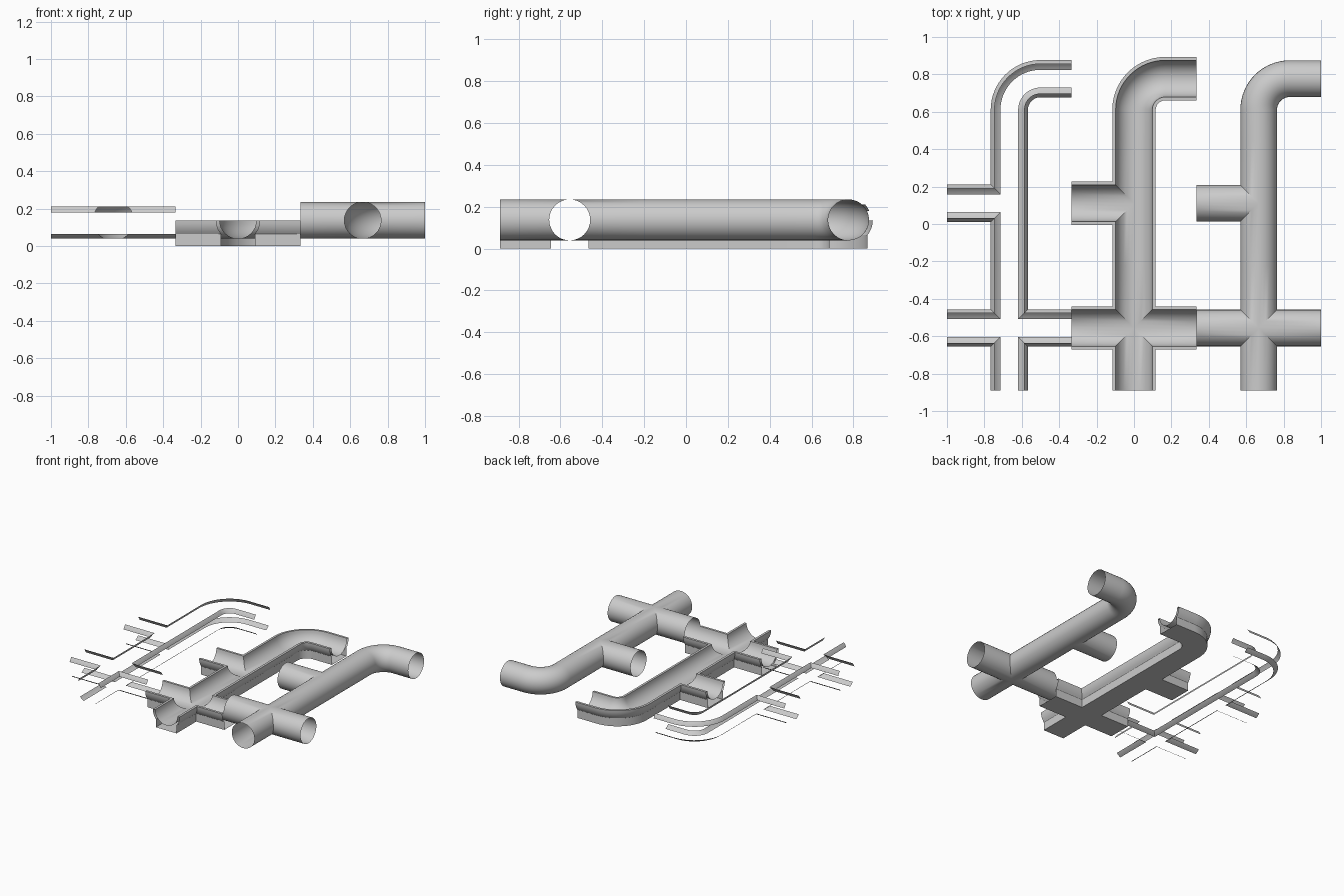
import bpy, bmesh, math
from mathutils import Vector

if "Cube" in bpy.data.objects:
    bpy.data.objects.remove(bpy.data.objects["Cube"], do_unlink=True)

TILE = 2 / 3
H = TILE / 2
CROSS, TEE, BEND = -0.556, 0.111, 0.777   # tile centres along y
END = -0.889
AXIS_Z = 0.137                            # height of the pipe axis
BORE, SHELL, FILM = 0.098, 0.116, 0.108   # radii
FOOT = 0.09                               # half width of the trough foot
BEND_R = TILE / 4

# One shared grey
grey = bpy.data.materials.new("plain_grey")
grey.use_nodes = True
colour = (0.6, 0.6, 0.6, 1)
grey.diffuse_color = colour
bsdf = next(n for n in grey.node_tree.nodes if n.type == 'BSDF_PRINCIPLED')
bsdf.inputs["Base Color"].default_value = colour
bsdf.inputs["Roughness"].default_value = 0.7


def arc(radius, start, end, steps):
    """Points (side offset, height) on a circle about the pipe axis, in degrees."""
    angles = [math.radians(start + (end - start) * i / steps) for i in range(steps + 1)]
    return [(radius * math.cos(a), AXIS_Z + radius * math.sin(a)) for a in angles]


def elbow(steps=16):
    """Centre line of the bend, from the main run to its side mouth."""
    pts = []
    for i in range(steps + 1):
        a = math.pi - math.pi / 2 * i / steps
        pts.append((BEND_R + BEND_R * math.cos(a), BEND - BEND_R + BEND_R * math.sin(a)))
    return pts + [(H, BEND)]


# Five side paths; the swept wall always lies on the left of the path
SEAM_LOW, SEAM_HIGH = CROSS + H, TEE + H
PATHS = [
    [(-H, TEE), (0, TEE), (0, SEAM_HIGH)] + elbow(),
    [(-H, CROSS), (0, CROSS), (0, SEAM_LOW), (0, TEE), (-H, TEE)],
    [(0, END), (0, CROSS), (-H, CROSS)],
    [(H, CROSS), (0, CROSS), (0, END)],
    elbow()[::-1] + [(0, SEAM_HIGH), (0, TEE), (0, SEAM_LOW), (0, CROSS), (H, CROSS)],
]


def mitres(path):
    """Sideways offset vector at each path point, mitred at corners."""
    pts = [Vector(p) for p in path]
    sides = []
    for a, b in zip(pts, pts[1:]):
        d = (b - a).normalized()
        sides.append(Vector((-d.y, d.x)))
    result = []
    for before, after in zip(sides[:1] + sides, sides + sides[-1:]):
        result.append((before + after) / (1 + before.dot(after)))
    return list(zip(pts, result))


def sweep_network(name, centre_x, profiles):
    """Sweep each profile along all side paths and weld the seams."""
    bm = bmesh.new()
    for path in PATHS:
        for profile in profiles:
            rows = []
            for p, m in mitres(path):
                rows.append([bm.verts.new((centre_x + p.x + m.x * d, p.y + m.y * d, z))
                             for d, z in profile])
            for r, s in zip(rows, rows[1:]):
                for j in range(len(profile) - 1):
                    bm.faces.new((r[j], r[j + 1], s[j + 1], s[j]))
    bmesh.ops.remove_doubles(bm, verts=bm.verts, dist=0.0003)
    mesh = bpy.data.meshes.new(name)
    bm.to_mesh(mesh)
    bm.free()
    mesh.materials.append(grey)
    ob = bpy.data.objects.new(name, mesh)
    bpy.context.collection.objects.link(ob)
    bpy.ops.object.select_all(action='DESELECT')
    ob.select_set(True)
    bpy.context.view_layer.objects.active = ob
    bpy.ops.object.shade_smooth_by_angle(angle=math.radians(35))
    return ob


# Round pipes: half circle on each side of the centre line
sweep_network("round_pipes", TILE, [arc(BORE, -90, 90, 16)])

# Open troughs: flat foot, flared shell, lip and half-round channel
flare = -math.degrees(math.acos(FOOT / SHELL))
trough = [(0, 0), (FOOT, 0)] + arc(SHELL, flare, -1, 5) + arc(BORE, -1, -90, 8)
sweep_network("open_troughs", 0, [trough])

# Thin curved strips, an upper and a lower one along each side
sweep_network("trim_strips", -TILE, [arc(FILM, 23, 43, 3), arc(FILM, -64, -42, 3)])
